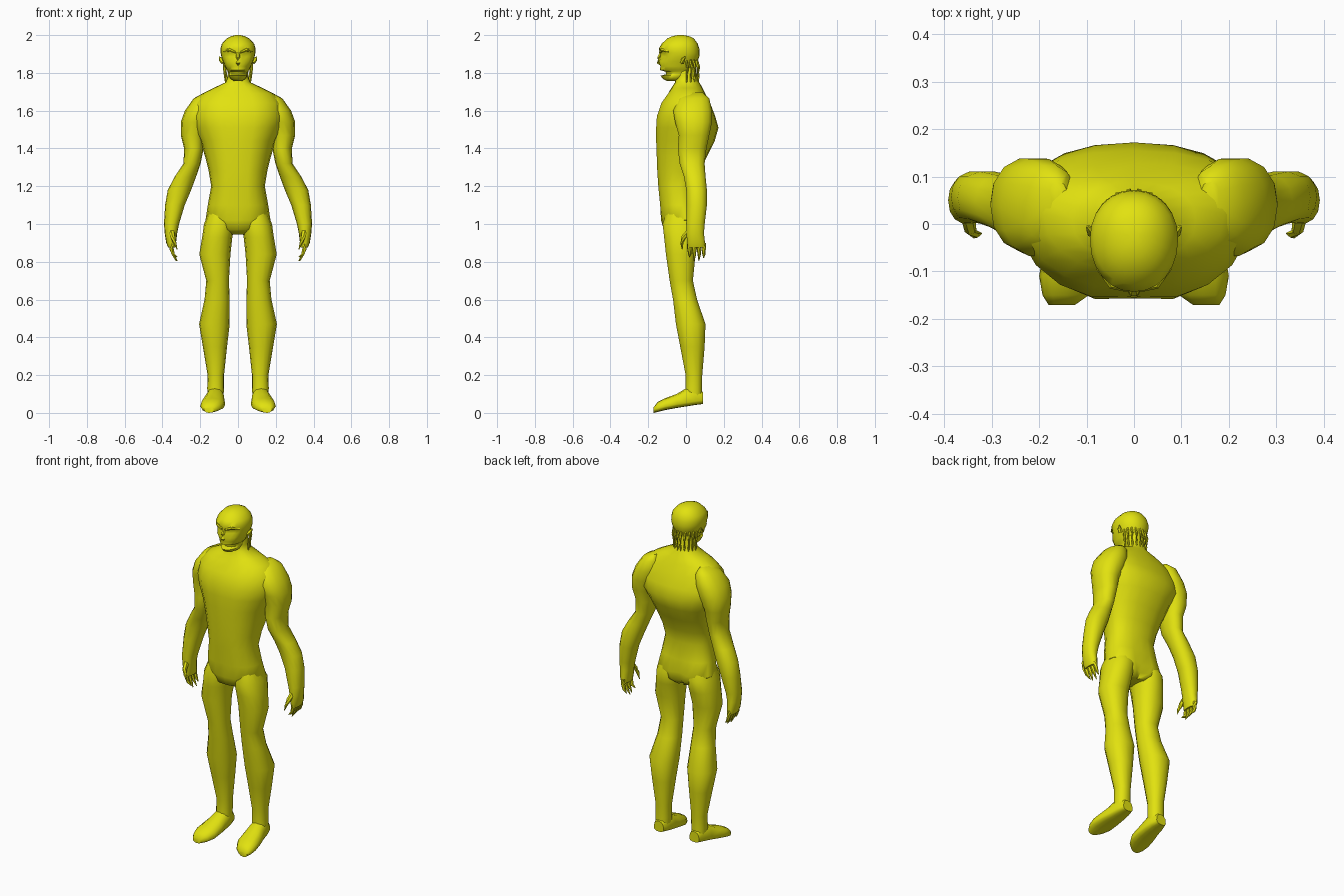
import bpy, bmesh, math
from mathutils import Vector

skin = bpy.data.materials.new("yellow skin")
skin.diffuse_color = (0.76, 0.76, 0.005, 1)


def spow(v, p):
    return math.copysign(abs(v) ** (2 / p), v)


def ring(a0, a1, b0, b1, bc, n, p):
    """Rounded outline from a0 to a1 across and b0 to b1 deep, widest at bc."""
    pts = []
    for i in range(n):
        t = 2 * math.pi * i / n
        c, s = spow(math.cos(t), p), spow(math.sin(t), p)
        a = (a0 + a1) / 2 + c * (a1 - a0) / 2
        b = bc + s * ((b1 - bc) if s > 0 else (bc - b0))
        pts.append((a, b))
    return pts


def finish(name, bm, mirror, angle=50):
    bmesh.ops.recalc_face_normals(bm, faces=bm.faces)
    me = bpy.data.meshes.new(name)
    bm.to_mesh(me)
    bm.free()
    me.materials.append(skin)
    ob = bpy.data.objects.new(name, me)
    bpy.context.collection.objects.link(ob)
    bpy.ops.object.select_all(action='DESELECT')
    ob.select_set(True)
    bpy.context.view_layer.objects.active = ob
    bpy.ops.object.shade_smooth_by_angle(angle=math.radians(angle))
    if mirror:
        ob.modifiers.new("mirror", 'MIRROR')
    return ob


def skin_rings(bm, rings):
    vs = [[bm.verts.new(p) for p in r] for r in rings]
    n = len(vs[0])
    for r, s in zip(vs, vs[1:]):
        for i in range(n):
            j = (i + 1) % n
            bm.faces.new((r[i], r[j], s[j], s[i]))
    bm.faces.new(vs[0])
    bm.faces.new(vs[-1][::-1])


def loft(name, slices, mirror=False, n=14, p=2.2, flat=False, warp=None):
    """Slices: (level, a0, a1, b0, b1, widest b). flat=True stacks along y."""
    bm = bmesh.new()
    rings = []
    for lv, a0, a1, b0, b1, bc in slices:
        pts = ring(a0, a1, b0, b1, bc, n, p)
        rings.append([(a, lv, b) if flat else (a, b, lv) for a, b in pts])
    skin_rings(bm, rings)
    if warp:
        for v in bm.verts:
            warp(v.co)
    return finish(name, bm, mirror)


def tubes(name, paths, n=6, mirror=True):
    """Tapered limbs: each path is a list of (x, y, z, radius)."""
    bm = bmesh.new()
    for path in paths:
        pts = [Vector(q[:3]) for q in path]
        rings = []
        for k, q in enumerate(path):
            d = pts[min(k + 1, len(pts) - 1)] - pts[max(k - 1, 0)]
            rot = d.to_track_quat('Z', 'Y')
            rings.append([pts[k] + rot @ Vector((q[3] * math.cos(2 * math.pi * i / n),
                                                 q[3] * math.sin(2 * math.pi * i / n), 0))
                          for i in range(n)])
        skin_rings(bm, rings)
    return finish(name, bm, mirror)


# Torso: pelvis, waist, broad chest, sloping trapezius, neck
body = [(.945, .05, -.07, .05, 0), (.97, .12, -.118, .078, 0), (1.02, .172, -.132, .085, 0),
        (1.1, .16, -.142, .068, -.02), (1.2, .142, -.152, .055, -.03),
        (1.28, .155, -.158, .075, -.02), (1.36, .175, -.162, .112, 0),
        (1.44, .2, -.166, .152, .02), (1.51, .235, -.167, .172, .04),
        (1.57, .25, -.163, .155, .04), (1.64, .235, -.138, .128, .03),
        (1.69, .19, -.1, .102, .02), (1.72, .13, -.078, .088, .01),
        (1.75, .065, -.058, .07, 0), (1.78, .054, -.055, .058, 0), (1.85, .05, -.06, .05, 0)]


def body_warp(co):
    # breastbone groove in front and a cleft between the buttocks
    if abs(co.x) < .01 and co.y < -.1 and co.z > 1.1:
        co.y += .01
    if abs(co.x) < .01 and co.y > .03 and co.z < 1.06:
        co.y -= .025


loft("torso", [(z, -w, w, f, b, c) for z, w, f, b, c in body], n=20, p=2.25, warp=body_warp)

# Arm: shoulder cap, upper arm, forearm, palm
arm = [(1.695, .14, .18, .02, .09), (1.665, .12, .235, -.04, .125), (1.6, .12, .281, -.07, .14),
       (1.54, .14, .303, -.06, .14), (1.47, .175, .303, -.04, .125), (1.4, .182, .285, -.045, .11),
       (1.32, .198, .289, -.035, .1), (1.25, .222, .335, -.012, .105), (1.18, .248, .372, 0, .112),
       (1.1, .282, .386, .002, .112), (1.0, .312, .392, 0, .1), (.95, .322, .388, .002, .096),
       (.9, .328, .38, .004, .102), (.875, .333, .37, .01, .1)]
loft("arm", [s + ((s[3] + s[4]) / 2,) for s in arm], mirror=True)

# Fingers and thumb, tapering to claws
digits = []
for k, tip in enumerate((.825, .805, .805, .82)):
    y = .018 + .025 * k
    digits.append([(.352, y, .9, .014), (.352, y, .87, .012),
                   (.343, y + .002, .84, .009), (.322 + .006 * (k % 2), y, tip, .002)])
digits.append([(.35, .015, .96, .015), (.345, -.012, .93, .013),
               (.335, -.022, .9, .009), (.322, -.02, .865, .002)])
tubes("fingers", digits)

# Leg: thigh, knee, calf, ankle
leg = [(1.08, .02, .148, -.1, .045), (1.0, .018, .18, -.126, .082), (.93, .03, .19, -.118, .072),
       (.84, .04, .205, -.108, .052), (.7, .048, .168, -.088, .038), (.6, .044, .177, -.07, .06),
       (.47, .044, .206, -.055, .105), (.35, .058, .186, -.032, .1), (.2, .074, .161, -.003, .087),
       (.13, .074, .163, -.003, .085), (.07, .078, .16, -.003, .086)]
loft("leg", [s + ((s[3] + s[4]) / 2,) for s in leg], mirror=True)

# Foot: runs forward from heel to toe
foot = [(.09, .085, .15, .047, .11), (.05, .074, .165, .042, .14), (0, .07, .175, .034, .13),
        (-.05, .068, .19, .026, .1), (-.11, .072, .2, .015, .078),
        (-.15, .095, .193, .005, .058), (-.171, .125, .18, 0, .03)]
loft("foot", [s + (s[3] + .02,) for s in foot], mirror=True, flat=True, n=12, p=2.4)

# Head: skull, sunken mouth gap and narrow jaw
skull = [(1.757, .02, -.1, -.04), (1.768, .04, -.122, 0), (1.785, .048, -.135, .02),
         (1.793, .048, -.105, .03), (1.806, .05, -.108, .035), (1.815, .06, -.137, .042),
         (1.835, .068, -.136, .05), (1.862, .08, -.145, .062), (1.885, .088, -.14, .07),
         (1.905, .092, -.14, .072), (1.93, .093, -.143, .07), (1.955, .085, -.128, .062),
         (1.982, .06, -.1, .042), (1.995, .035, -.07, .015), (2.0, .012, -.045, -.015)]


def face_warp(co):
    # eye sockets sunk into the front of the skull
    d = math.hypot(abs(co.x) - .042, co.z - 1.893)
    if co.y < -.05 and d < .032:
        co.y += .024 * (1 - d / .032)


loft("head", [(z, -w, w, f, b, (f + b) / 2 + .005) for z, w, f, b in skull],
     n=24, p=2.1, warp=face_warp)

# Nose ridge, brows and ears
tubes("nose", [[(0, -.13, 1.91, .008), (0, -.143, 1.88, .011), (0, -.145, 1.855, .012),
                (0, -.132, 1.84, .004)]], mirror=False)
tubes("brow", [[(.012, -.138, 1.908, .006), (.045, -.128, 1.922, .01), (.075, -.092, 1.912, .006)]])
tubes("ear", [[(.078, -.02, 1.855, .012), (.09, -.015, 1.87, .012), (.099, -.005, 1.885, .003)]])

# Hanging locks around the back of the head
locks = []
for k in range(5):
    a = math.radians(8 + 19 * k)
    x, y = .074 * math.sin(a), -.005 + .07 * math.cos(a)
    low = 1.735 + .008 * (k % 2)
    locks.append([(x * .95, y * .9, 1.87, .006), (x, y + .004, 1.83, .007),
                  (x * .92, y + .002, 1.78, .006), (x * .88, y, low, .002)])
tubes("hair_locks", locks, n=5)
